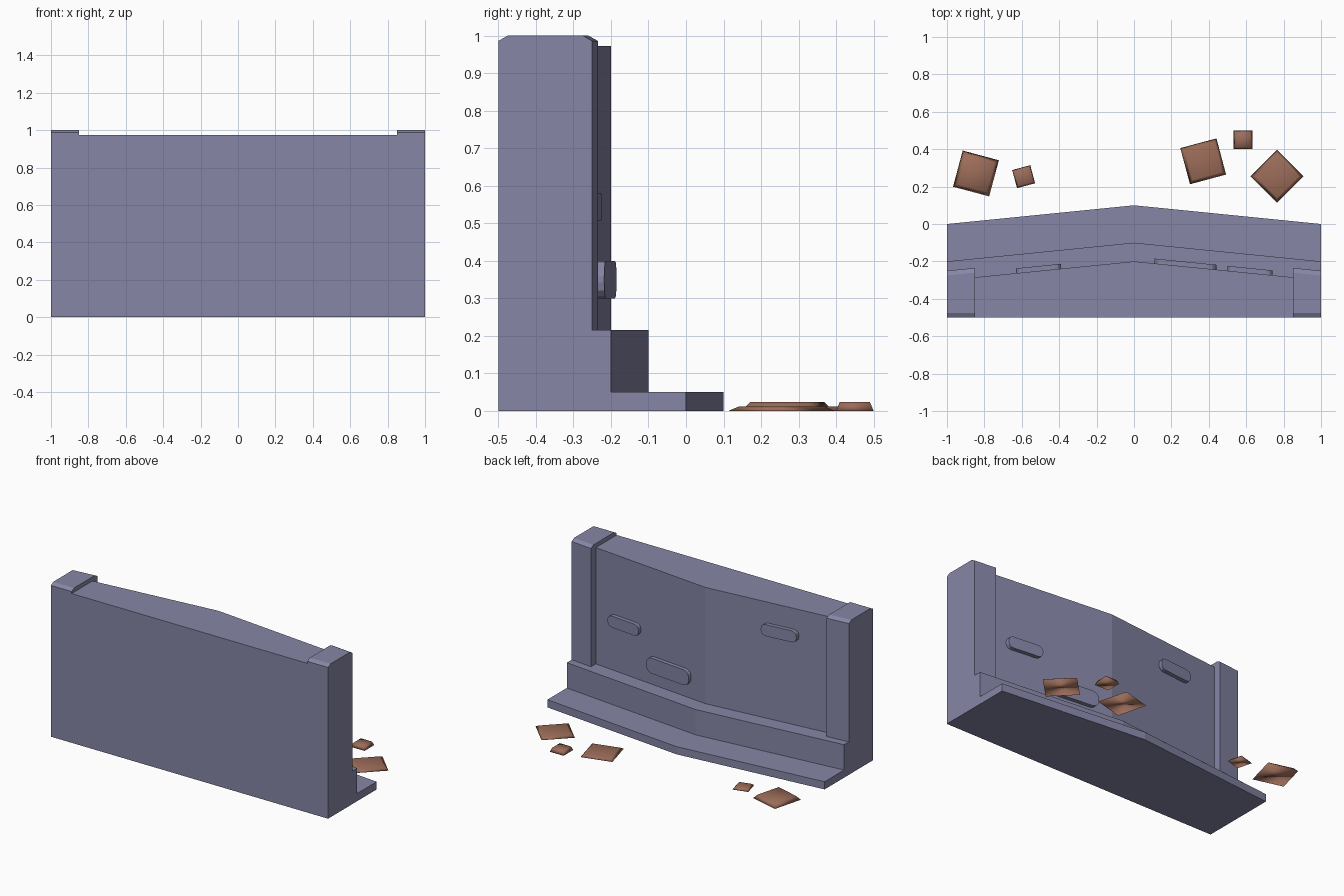
import bpy, bmesh, math
from mathutils import Matrix

if "Cube" in bpy.data.objects:
    bpy.data.objects.remove(bpy.data.objects["Cube"])


def material(name, rgb):
    m = bpy.data.materials.new(name)
    m.diffuse_color = (*rgb, 1)
    m.use_nodes = True
    m.node_tree.nodes["Principled BSDF"].inputs["Base Color"].default_value = m.diffuse_color
    return m


stone = material("grey_stone", (0.24, 0.24, 0.385))
brick = material("brown_rubble", (0.33, 0.15, 0.10))


def finish(bm, name, mat, smooth=False):
    bmesh.ops.recalc_face_normals(bm, faces=bm.faces)
    mesh = bpy.data.meshes.new(name)
    bm.to_mesh(mesh)
    bm.free()
    mesh.materials.append(mat)
    for p in mesh.polygons:
        p.use_smooth = smooth
    ob = bpy.data.objects.new(name, mesh)
    bpy.context.collection.objects.link(ob)
    return ob


def loft(name, rings, mat):
    """Skin a series of matching point rings and cap both ends."""
    bm = bmesh.new()
    rows = [[bm.verts.new(p) for p in ring] for ring in rings]
    n = len(rows[0])
    for a, b in zip(rows, rows[1:]):
        for i in range(n):
            j = (i + 1) % n
            bm.faces.new((a[i], a[j], b[j], b[i]))
    bm.faces.new(rows[0])
    bm.faces.new(rows[-1])
    return finish(bm, name, mat)


def section(profile, x):
    """Side profile at x; everything but the flat face at y=-0.5 bows outward."""
    bow = 0.1 * (1 - abs(x))
    return [(x, y + (bow if y > -0.45 else 0), z) for y, z in profile]


# wall with its two bowed steps
wall_profile = [(-0.5, 0), (0, 0), (0, 0.05), (-0.2, 0.05), (-0.2, 0.215),
                (-0.3, 0.215), (-0.3, 0.973), (-0.5, 0.973)]
loft("stepped_wall", [section(wall_profile, x) for x in (-1, 0, 1)], stone)

# end pillars wrapping over the top and the bowed face of the wall
pillar_profile = [(-0.5, 0.973), (-0.5, 0.986), (-0.475, 1), (-0.275, 1), (-0.25, 0.986),
                  (-0.25, 0.215), (-0.3, 0.215), (-0.3, 0.973)]
for side, s in (("left", -1), ("right", 1)):
    loft(side + "_pillar", [section(pillar_profile, s * x) for x in (0.85, 1)], stone)


# rounded plates raised from the wall
def plate(name, cx, cz, w, h):
    r = 0.42 * h
    outline = []
    for k, (sx, sz) in enumerate(((1, 1), (-1, 1), (-1, -1), (1, -1))):
        for i in range(4):
            a = math.radians(90 * k + 30 * i)
            outline.append((cx + sx * (w / 2 - r) + r * math.cos(a),
                            cz + sz * (h / 2 - r) + r * math.sin(a)))
    rings = [[(x, -0.2 - 0.1 * abs(x) + d, z) for x, z in outline] for d in (-0.01, 0.026)]
    loft(name, rings, stone)


plate("plate_low", 0.275, 0.35, 0.33, 0.10)
plate("plate_middle", 0.62, 0.543, 0.24, 0.075)
plate("plate_high", -0.51, 0.80, 0.24, 0.075)

# loose rubble: low tapered slabs, smooth shaded
for i, (x, y, size, height, angle) in enumerate([
        (0.37, 0.335, 0.2, 0.012, 15), (0.765, 0.255, 0.2, 0.012, 45),
        (0.583, 0.45, 0.1, 0.024, 0), (-0.845, 0.27, 0.2, 0.024, -15),
        (-0.59, 0.253, 0.1, 0.012, 15)]):
    bm = bmesh.new()
    bmesh.ops.create_cube(bm, size=1)
    for v in bm.verts:
        k = size * (0.8 if v.co.z > 0 else 1)
        v.co = (v.co.x * k, v.co.y * k, height if v.co.z > 0 else 0)
    bm.transform(Matrix.Translation((x, y, 0)) @ Matrix.Rotation(math.radians(angle), 4, "Z"))
    finish(bm, f"rubble_{i + 1}", brick, smooth=True)
